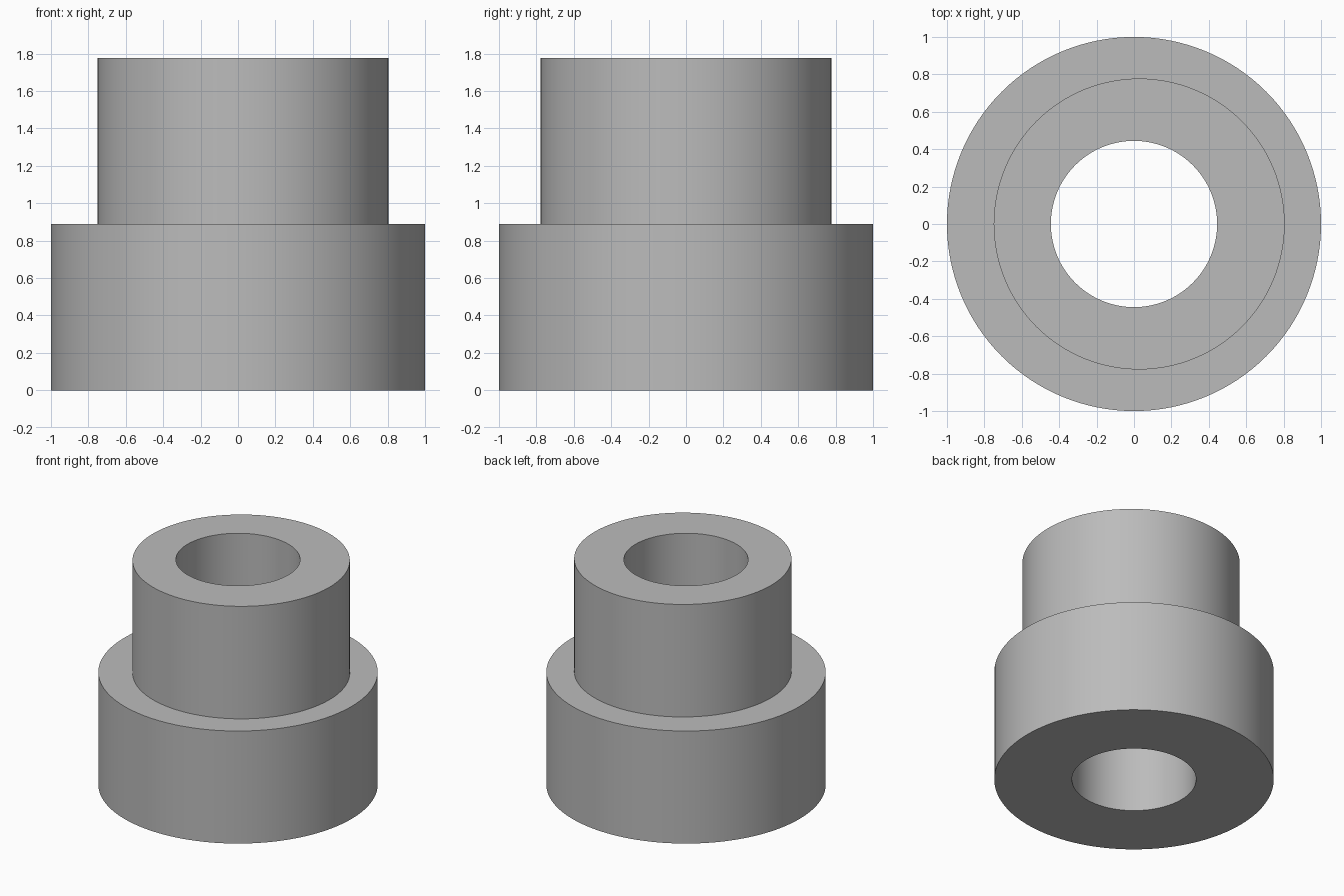
import bpy
import bmesh
from math import cos, sin, tau

cube = bpy.data.objects.get("Cube")
if cube:
    bpy.data.objects.remove(cube, do_unlink=True)

SEGMENTS = 128
UNIT = 1 / 9          # the base radius is nine units
OFFSET = 0.25         # the collar sits off-centre towards +x

# Plain grey
grey = bpy.data.materials.new("plain_grey")
grey.use_nodes = True
colour = (0.5, 0.5, 0.5, 1)
grey.diffuse_color = colour
grey.node_tree.nodes["Principled BSDF"].inputs["Base Color"].default_value = colour

# Rings in order around the wall: radius, x centre, height
rings = [
    (4, 0, 0),         # bore, bottom
    (9, 0, 0),         # base, bottom
    (9, 0, 8),         # base, top
    (7, OFFSET, 8),    # collar, bottom
    (7, OFFSET, 16),   # collar, top
    (4, 0, 16),        # bore, top
]

bm = bmesh.new()


def make_ring(radius, cx, z):
    angles = [tau * i / SEGMENTS for i in range(SEGMENTS)]
    return [bm.verts.new(((cx + radius * cos(a)) * UNIT, radius * sin(a) * UNIT, z * UNIT))
            for a in angles]


# Skin each ring to the next, closing back down the bore
loops = [make_ring(*ring) for ring in rings]
for lower, upper in zip(loops, loops[1:] + loops[:1]):
    for i in range(SEGMENTS):
        j = (i + 1) % SEGMENTS
        bm.faces.new((lower[i], lower[j], upper[j], upper[i]))
bmesh.ops.recalc_face_normals(bm, faces=bm.faces)

mesh = bpy.data.meshes.new("eccentric_bushing")
bm.to_mesh(mesh)
bm.free()
mesh.materials.append(grey)
bushing = bpy.data.objects.new("eccentric_bushing", mesh)
bpy.context.collection.objects.link(bushing)

# Smooth walls with crisp rims
bpy.ops.object.select_all(action="DESELECT")
bushing.select_set(True)
bpy.context.view_layer.objects.active = bushing
bpy.ops.object.shade_smooth_by_angle(angle=0.5)
